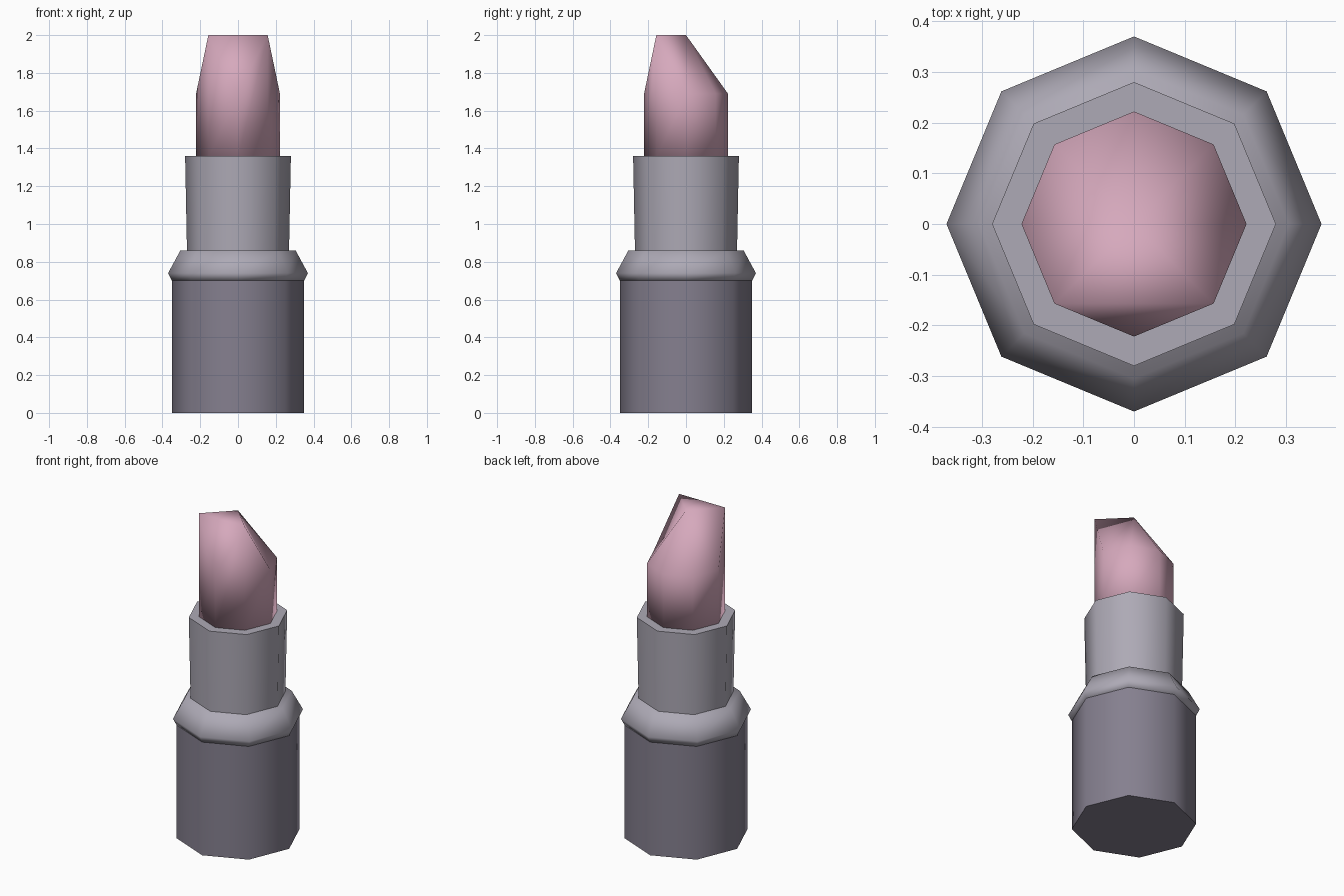
import bpy
import bmesh
from math import cos, sin, pi, radians

SIDES = 8

cube = bpy.data.objects.get("Cube")
if cube:
    bpy.data.objects.remove(cube, do_unlink=True)


def make_material(name, rgb):
    mat = bpy.data.materials.new(name)
    mat.use_nodes = True
    color = (*rgb, 1.0)
    mat.diffuse_color = color
    mat.node_tree.nodes["Principled BSDF"].inputs["Base Color"].default_value = color
    return mat


def add_ring(bm, radius, z):
    angles = [2 * pi * i / SIDES for i in range(SIDES)]
    return [bm.verts.new((radius * cos(a), radius * sin(a), z)) for a in angles]


def bridge(bm, low, high):
    for i in range(SIDES):
        j = (i + 1) % SIDES
        bm.faces.new((low[i], low[j], high[j], high[i]))


def finish(bm, name, mat, sharp_angle):
    bmesh.ops.recalc_face_normals(bm, faces=bm.faces[:])
    mesh = bpy.data.meshes.new(name)
    bm.to_mesh(mesh)
    bm.free()
    mesh.materials.append(mat)
    mesh.shade_smooth()
    mesh.set_sharp_from_angle(angle=radians(sharp_angle))
    obj = bpy.data.objects.new(name, mesh)
    bpy.context.collection.objects.link(obj)
    return obj


def turned_part(name, profile, mat, sharp_angle=60):
    """Closed octagonal solid from (radius, height) points."""
    bm = bmesh.new()
    rings = [add_ring(bm, r, z) for r, z in profile]
    for low, high in zip(rings, rings[1:]):
        bridge(bm, low, high)
    bm.faces.new(rings[0][::-1])
    bm.faces.new(rings[-1])
    return finish(bm, name, mat, sharp_angle)


dark_metal = make_material("dark grey metal", (0.235, 0.215, 0.275))
light_metal = make_material("light grey metal", (0.42, 0.40, 0.465))
pink = make_material("pink wax", (0.67, 0.395, 0.505))

# Case: base, flared collar and inner tube
turned_part("base", [(0.35, 0), (0.35, 0.71)], dark_metal)
turned_part("collar", [(0.35, 0.70), (0.37, 0.74), (0.305, 0.86)], light_metal, 70)
turned_part("inner_tube", [(0.27, 0.85), (0.28, 1.36)], light_metal)

# Wax stick: octagonal column, its slanted tip a fan around a raised centre
bm = bmesh.new()
bottom = add_ring(bm, 0.222, 1.35)
shoulder = add_ring(bm, 0.222, 1.69)
for v in shoulder:
    # the two front diagonal corners rise to full height
    if v.co.y < -0.1 and abs(v.co.x) > 0.1:
        v.co.z = 2.0
bridge(bm, bottom, shoulder)
bm.faces.new(bottom[::-1])
centre = bm.verts.new((0, 0, 2.0))
front = SIDES * 3 // 4
left, right = front + 1, front - 1
for i in range(SIDES):
    if i not in (right, front):
        bm.faces.new((shoulder[i], shoulder[(i + 1) % SIDES], centre))
bm.faces.new((shoulder[right], shoulder[left], centre))
bm.faces.new((shoulder[right], shoulder[front], shoulder[left]))
finish(bm, "wax_stick", pink, 180)
